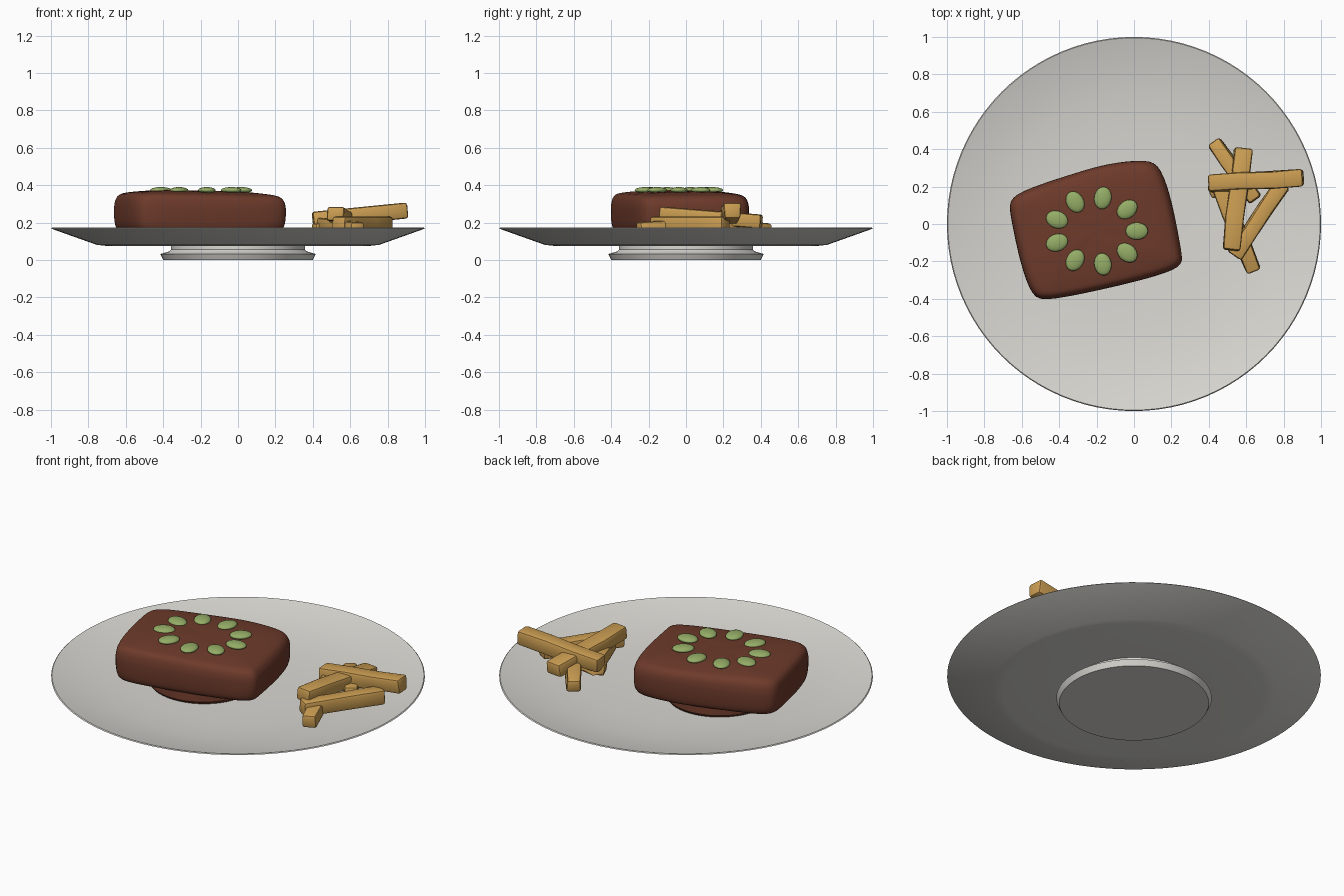
import bpy, bmesh, math, random
from mathutils import Vector, Matrix

if "Cube" in bpy.data.objects:
    bpy.data.objects.remove(bpy.data.objects["Cube"])

random.seed(4)


def material(name, rgb):
    m = bpy.data.materials.new(name)
    m.diffuse_color = (*rgb, 1)
    m.use_nodes = True
    m.node_tree.nodes["Principled BSDF"].inputs["Base Color"].default_value = m.diffuse_color
    return m


WHITE = material("warm_white", (0.70, 0.69, 0.65))
BROWN = material("meat_brown", (0.155, 0.043, 0.024))
GREEN = material("pea_green", (0.30, 0.42, 0.135))
GOLD = material("fried_gold", (0.60, 0.34, 0.085))


def finish(name, bm, mat, angle=40):
    bmesh.ops.recalc_face_normals(bm, faces=bm.faces)
    me = bpy.data.meshes.new(name)
    bm.to_mesh(me)
    bm.free()
    me.materials.append(mat)
    ob = bpy.data.objects.new(name, me)
    bpy.context.collection.objects.link(ob)
    bpy.ops.object.select_all(action='DESELECT')
    ob.select_set(True)
    bpy.context.view_layer.objects.active = ob
    bpy.ops.object.shade_smooth_by_angle(angle=math.radians(angle))
    return ob


def loft(rings, cap=True):
    """Closed rings of equal length joined with quads."""
    bm = bmesh.new()
    vs = [[bm.verts.new(p) for p in r] for r in rings]
    n = len(vs[0])
    for a, b in zip(vs, vs[1:]):
        for i in range(n):
            bm.faces.new((a[i], a[(i + 1) % n], b[(i + 1) % n], b[i]))
    if cap:
        for r in (vs[0], vs[-1]):
            c = bm.verts.new(sum((v.co for v in r), Vector()) / n)
            for i in range(n):
                bm.faces.new((r[i], r[(i + 1) % n], c))
    return bm


def circle(r, z, cx=0, cy=0, n=96):
    return [(cx + r * math.cos(i * math.tau / n), cy + r * math.sin(i * math.tau / n), z)
            for i in range(n)]


# Plate: underside foot, flared wall, thin lip and shallow dished top
profile = [(0.2, 0), (0.40, 0), (0.416, 0.032), (0.37, 0.045), (0.358, 0.055),
           (0.358, 0.075), (0.70, 0.075), (0.755, 0.081), (1.0, 0.168), (0.995, 0.173),
           (0.98, 0.169), (0.85, 0.139), (0.70, 0.116), (0.50, 0.101), (0.25, 0.096),
           (0.02, 0.095)]
finish("plate", loft([circle(r, z) for r, z in profile]), WHITE, 35)

# Steak: irregular rounded slab
outline = [(-.67, .11), (-.63, .17), (-.32, .27), (-.14, .325), (.07, .345), (.145, .315),
           (.21, .11), (.255, -.16), (.26, -.205), (.21, -.255), (-.075, -.33),
           (-.47, -.415), (-.545, -.395), (-.61, -.21), (-.66, .03)]
cx, cy = -0.2, -0.035
levels = [(0.3, .145), (0.85, .147), (0.95, .158), (0.985, .18), (1.0, .22), (1.0, .28),
          (.985, .32), (.94, .346), (.85, .357), (.6, .366), (.3, .369)]
rings = []
for s, z in levels:
    ring = []
    for x, y in outline:
        w = random.uniform(-.006, .006)
        tilt = -0.02 * (x - cx) * s if z > .3 else 0
        ring.append((cx + (x - cx) * (s + w), cy + (y - cy) * (s + w), z + w * .5 + tilt))
    rings.append(ring)
steak = finish("steak", loft(rings), BROWN, 60)
sub = steak.modifiers.new("smooth", 'SUBSURF')
sub.levels = sub.render_levels = 2

# Round underside of the meat touching the plate
finish("steak_base", loft([circle(.28, .09, cx, cy, 48), circle(.295, .112, cx, cy, 48),
                           circle(.29, .16, cx, cy, 48)]), BROWN)

# Ring of flattened peas on the steak
for i in range(9):
    a = math.radians(40 * i)
    bm = bmesh.new()
    bmesh.ops.create_uvsphere(bm, u_segments=24, v_segments=12, radius=1)
    bm.transform(Matrix.Translation((-.205 + .22 * math.cos(a), -.038 + .18 * math.sin(a), .373))
                 @ Matrix.Rotation(a, 4, 'Z') @ Matrix.Diagonal((.06, .046, .017, 1)))
    finish(f"pea_{i + 1}", bm, GREEN, 60)


# Fries: bevelled sticks between two points
def fry(i, p, q, w, h):
    p, q = Vector(p), Vector(q)
    d = q - p
    bm = bmesh.new()
    bmesh.ops.create_cube(bm, size=1)
    bm.transform(Matrix.Diagonal((d.length, w, h, 1)))
    bmesh.ops.subdivide_edges(bm, edges=[e for e in bm.edges
                              if abs(e.verts[0].co.x - e.verts[1].co.x) > .1], cuts=2)
    for v in bm.verts:
        v.co.y += random.uniform(-.006, .006)
    bmesh.ops.bevel(bm, geom=[e for e in bm.edges if e.calc_face_angle(0) > .7],
                    offset=.014, segments=2, affect='EDGES', profile=.5)
    side = Vector((0, 0, 1)).cross(d).normalized()
    up = d.normalized().cross(side)
    m = Matrix((d.normalized(), side, up)).transposed().to_4x4()
    bm.transform(Matrix.Translation((p + q) / 2) @ m)
    finish(f"fry_{i}", bm, GOLD)


fries = [((.40, .215, .215), (.905, .25, .265), .09, .085),
         ((.585, .405, .205), (.52, -.14, .248), .095, .075),
         ((.425, .44, .16), (.65, .13, .19), .08, .07),
         ((.64, -.255, .165), (.45, .22, .19), .085, .075),
         ((.535, -.17, .19), (.795, .215, .19), .085, .085),
         ((.405, .17, .165), (.56, .235, .19), .07, .06)]
for i, (p, q, w, h) in enumerate(fries):
    fry(i + 1, p, q, w, h)
